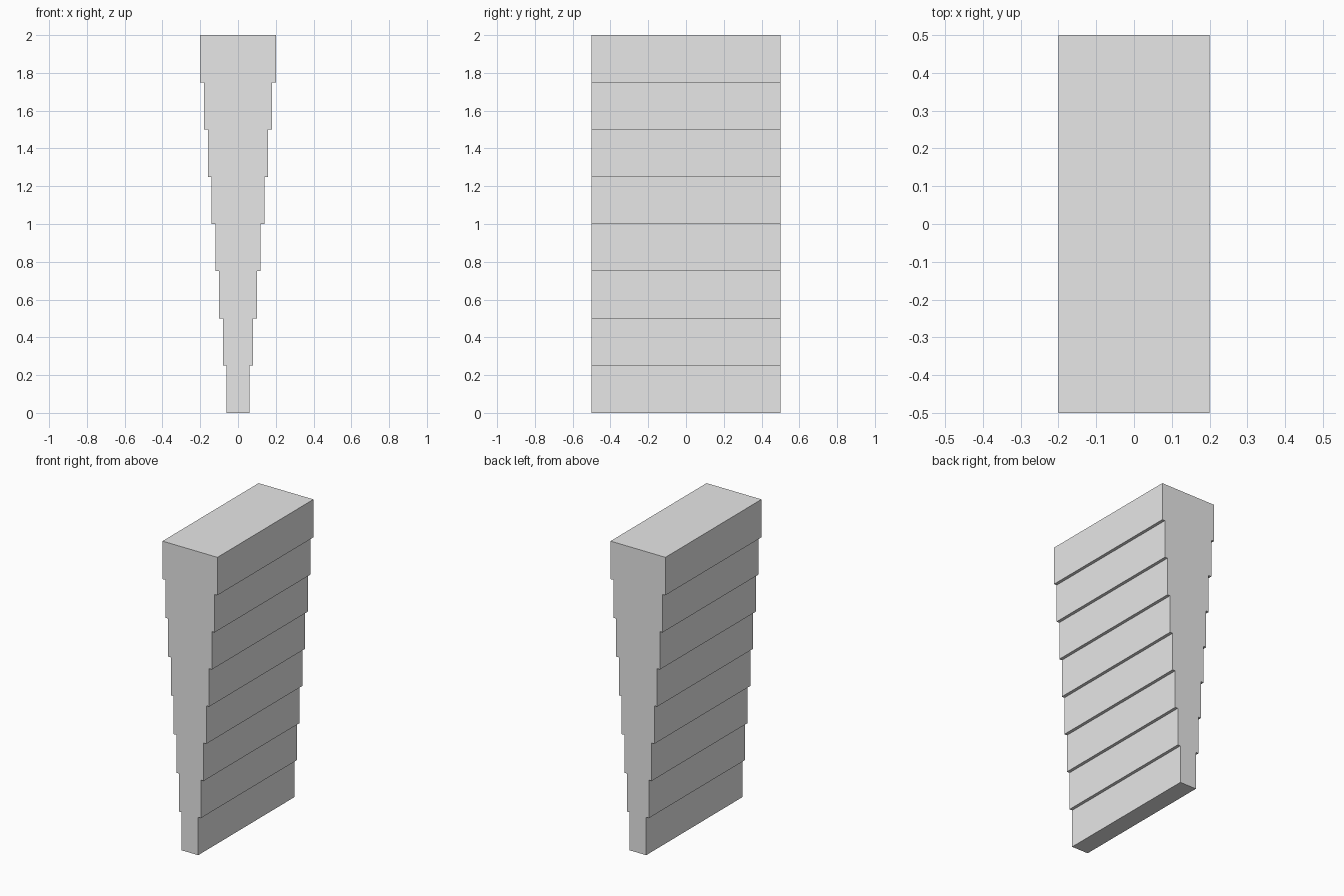
import bpy
import bmesh

if "Cube" in bpy.data.objects:
    bpy.data.objects.remove(bpy.data.objects["Cube"])

STEPS = 8
STEP_HEIGHT = 0.25
DEPTH = 1.0

grey = bpy.data.materials.new("light grey")
grey.diffuse_color = (0.8, 0.8, 0.8, 1)
grey.use_nodes = True
grey.node_tree.nodes["Principled BSDF"].inputs["Base Color"].default_value = grey.diffuse_color

# Stepped outline: each course is slightly wider than the one below
right = []
for i in range(STEPS):
    half_width = 0.06 + 0.02 * i
    right += [(half_width, i * STEP_HEIGHT), (half_width, (i + 1) * STEP_HEIGHT)]
outline = right + [(-x, z) for x, z in reversed(right)]

# Extrude the outline from front to back
bm = bmesh.new()
front = bm.faces.new([bm.verts.new((x, -DEPTH / 2, z)) for x, z in outline])
result = bmesh.ops.extrude_face_region(bm, geom=[front], use_keep_orig=True)
back_verts = [g for g in result["geom"] if isinstance(g, bmesh.types.BMVert)]
bmesh.ops.translate(bm, verts=back_verts, vec=(0, DEPTH, 0))
bmesh.ops.recalc_face_normals(bm, faces=bm.faces)

mesh = bpy.data.meshes.new("stepped_wedge")
bm.to_mesh(mesh)
bm.free()
mesh.materials.append(grey)
wedge = bpy.data.objects.new("stepped_wedge", mesh)
bpy.context.collection.objects.link(wedge)
